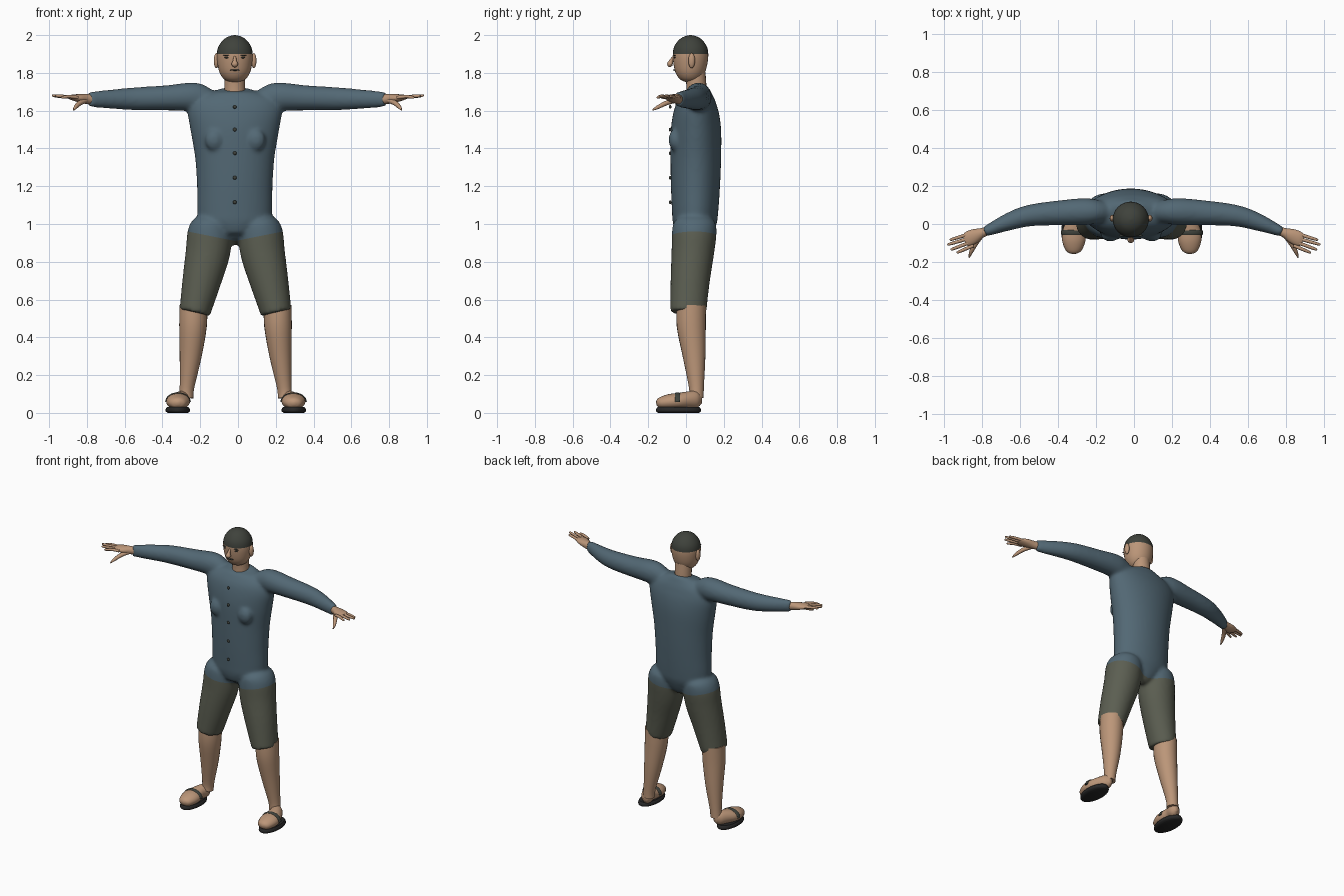
import bpy, bmesh, math
from mathutils import Vector, Matrix

if "Cube" in bpy.data.objects:
    bpy.data.objects.remove(bpy.data.objects["Cube"])


def material(name, rgb):
    m = bpy.data.materials.new(name)
    m.diffuse_color = (*rgb, 1)
    m.use_nodes = True
    m.node_tree.nodes["Principled BSDF"].inputs["Base Color"].default_value = m.diffuse_color
    return m


SHIRT = material("blue_cloth", (0.085, 0.138, 0.175))
PANTS = material("olive_cloth", (0.105, 0.112, 0.083))
SKIN = material("skin", (0.50, 0.305, 0.190))
CAP = material("dark_cap", (0.050, 0.055, 0.045))
DARK = material("dark_sole", (0.020, 0.020, 0.020))
MID = -0.017                       # the body axis sits slightly left
X, Y = Vector((1, 0, 0)), Vector((0, 1, 0))


def mx(s, x):
    """Place a mirrored x position around the body axis."""
    return s * x + MID * (1 - abs(x))


def curve(a, b, c, d, t):
    return [0.5 * (2 * q + (r - p) * t + (2 * p - 5 * q + 4 * r - w) * t * t
            + (3 * q - p - 3 * r + w) * t ** 3) for p, q, r, w in zip(a, b, c, d)]


def tube(bm, rows, hint, n=28, steps=4):
    """Closed smooth tube through rows of (x, y, z, radius along hint, other radius)."""
    ext = [rows[0]] + list(rows) + [rows[-1]]
    pts = [curve(*ext[i:i + 4], k / steps) for i in range(len(rows) - 1) for k in range(steps)]
    pts.append(rows[-1])
    rings = []
    for i, p in enumerate(pts):
        t = Vector(pts[min(i + 1, len(pts) - 1)][:3]) - Vector(pts[max(i - 1, 0)][:3])
        t.normalize()
        u = (hint - t * hint.dot(t)).normalized()
        v = t.cross(u)
        rings.append([bm.verts.new(Vector(p[:3]) + u * p[3] * math.cos(2 * math.pi * k / n)
                                   + v * p[4] * math.sin(2 * math.pi * k / n)) for k in range(n)])
    for a, b in zip(rings, rings[1:]):
        for k in range(n):
            bm.faces.new((a[k], a[(k + 1) % n], b[(k + 1) % n], b[k]))
    bm.faces.new(rings[0][::-1])
    bm.faces.new(rings[-1])


def ball(bm, c, r, seg=20):
    bmesh.ops.create_uvsphere(bm, u_segments=seg, v_segments=seg // 2, radius=1,
                              matrix=Matrix.Translation(c) @ Matrix.Diagonal((*r, 1)))


def finish(name, bm, *mats):
    bmesh.ops.recalc_face_normals(bm, faces=bm.faces)
    me = bpy.data.meshes.new(name)
    bm.to_mesh(me)
    bm.free()
    for m in mats:
        me.materials.append(m)
    me.shade_smooth()
    me.set_sharp_from_angle(angle=math.radians(50))
    ob = bpy.data.objects.new(name, me)
    bpy.context.collection.objects.link(ob)
    return ob


def part(name, rows, hint, mat, n=20, steps=4):
    bm = bmesh.new()
    tube(bm, rows, hint, n, steps)
    return finish(name, bm, mat)


def sided(s, rows):
    return [(mx(s, r[0]), *r[1:]) for r in rows]


# Clothes: torso, sleeves and shorts melted into one smooth body
bm = bmesh.new()
torso = [(.03, .905, .03, .05), (.04, .935, .10, .09), (.045, 1.0, .187, .115),
         (.048, 1.06, .198, .122), (.05, 1.2, .20, .13), (.052, 1.35, .21, .134),
         (.053, 1.5, .235, .133), (.055, 1.6, .25, .118), (.06, 1.66, .225, .095),
         (.062, 1.70, .13, .07), (.06, 1.715, .06, .055)]
tube(bm, [(MID, *r) for r in torso], X, 40)
sleeve = [(.10, .06, 1.635, .05, .05), (.19, .065, 1.665, .065, .076), (.25, .065, 1.673, .071, .075),
          (.36, .06, 1.668, .067, .067), (.54, .045, 1.663, .057, .060),
          (.66, .01, 1.661, .046, .051), (.785, -.042, 1.66, .026, .040)]
thigh = [(.125, .045, 1.04, .03, .05), (.13, .045, 1.015, .092, .105), (.134, .044, .96, .117, .118),
         (.145, .036, .85, .118, .113), (.178, .022, .7, .103, .104), (.216, .012, .53, .082, .095)]
for s in (-1, 1):
    tube(bm, sided(s, sleeve), Y)
    tube(bm, sided(s, thigh), X)
    ball(bm, (mx(s, .11), -.058, 1.445), (.05, .034, .058))
body = finish("clothes", bm)
rm = body.modifiers.new("melt", 'REMESH')
rm.mode, rm.voxel_size = 'VOXEL', 0.011
sm = body.modifiers.new("soften", 'SMOOTH')
sm.factor, sm.iterations = 0.5, 6
melted = bpy.data.meshes.new_from_object(body.evaluated_get(bpy.context.evaluated_depsgraph_get()))
bpy.data.objects.remove(body)

# Cut the line where shirt becomes shorts and colour below it
bm = bmesh.new()
bm.from_mesh(melted)
for s in (-1, 1):
    no, co = Vector((-s * .2, 0, 1)), Vector((mx(s, .14), 0, .938))
    half = [f for f in bm.faces if s * (f.calc_center_median().x - MID) > 0 and .8 < f.calc_center_median().z < 1.1]
    geom = half + list({e for f in half for e in f.edges}) + list({v for f in half for v in f.verts})
    bmesh.ops.bisect_plane(bm, geom=geom, plane_co=co, plane_no=no)
    for f in bm.faces:
        c = f.calc_center_median()
        if s * (c.x - MID) > 0:
            f.material_index = int((c - co).dot(no) < 0)
finish("clothes", bm, SHIRT, PANTS)

# Shirt buttons
bm = bmesh.new()
for z in (1.62, 1.50, 1.375, 1.245, 1.115):
    ball(bm, (MID, -.084, z), (.010, .007, .010), 12)
finish("buttons", bm, CAP)

# Head with cap, coloured by height
bm = bmesh.new()
head = [(.02, 1.752, .02, .02), (.02, 1.765, .055, .052), (.021, 1.80, .08, .077),
        (.023, 1.85, .092, .090), (.024, 1.90, .095, .094), (.024, 1.94, .086, .086),
        (.024, 1.975, .061, .061), (.024, 1.993, .032, .032), (.024, 2.0, .003, .003)]
tube(bm, [(MID, *r) for r in head], X, 32)
for f in bm.faces:
    f.material_index = int(f.calc_center_median().z > 1.90)
finish("head", bm, SKIN, CAP)
part("neck", [(MID, .055, 1.66, .056, .054), (MID, .055, 1.73, .055, .053),
              (MID, .05, 1.80, .055, .053)], X, SKIN)

# Nose, ears, eyes, brows and mouth
bm = bmesh.new()
tube(bm, [(MID, -.066, 1.885, .007, .006), (MID, -.078, 1.865, .010, .010),
          (MID, -.084, 1.846, .018, .016), (MID, -.078, 1.834, .008, .008)], X, 16)
for s in (-1, 1):
    ball(bm, (mx(s, .099), .03, 1.865), (.014, .018, .040))
finish("nose_and_ears", bm, SKIN)
bm = bmesh.new()
ball(bm, (MID, -.062, 1.815), (.026, .007, .004), 12)
for s in (-1, 1):
    ball(bm, (MID + s * .042, -.059, 1.881), (.014, .006, .004), 12)
    ball(bm, (MID + s * .042, -.060, 1.893), (.022, .006, .003), 12)
finish("eyes_and_mouth", bm, CAP)

fingers = [(.972, -.085, 1.676), (.984, -.110, 1.680), (.967, -.136, 1.678), (.935, -.152, 1.670)]
for s, side in ((-1, "right"), (1, "left")):
    # Hand: palm, four fingers and a lowered thumb
    bm = bmesh.new()
    tube(bm, sided(s, [(.765, -.035, 1.66, .022, .026), (.80, -.047, 1.662, .026, .026),
                       (.84, -.064, 1.666, .038, .022), (.875, -.080, 1.670, .038, .015),
                       (.893, -.087, 1.671, .028, .008)]), Y, 16)
    for k, (x, y, z) in enumerate(fingers):
        bx, by = .872 - .009 * k, -.054 - .020 * k
        tube(bm, sided(s, [(bx, by, 1.669, .009, .009), ((bx + x) / 2, (by + y) / 2, 1.675, .009, .009),
                           (x - .008, y + .003, z, .007, .007), (x, y, z, .002, .002)]), Y, 10, 3)
    tube(bm, sided(s, [(.80, -.058, 1.655, .014, .014), (.835, -.105, 1.640, .014, .013),
                       (.858, -.150, 1.618, .010, .010), (.868, -.177, 1.603, .003, .003)]), X, 10, 3)
    finish(side + "_hand", bm, SKIN)

    # Lower leg and ankle
    part(side + "_shin", sided(s, [(.223, .028, .57, .073, .078), (.225, .028, .46, .073, .077),
                                   (.238, .043, .30, .058, .060), (.257, .055, .14, .039, .040),
                                   (.262, .055, .08, .038, .038)]), X, SKIN, 24)
    # Foot
    part(side + "_foot", sided(s, [(.307, -.157, .048, .008, .008), (.307, -.142, .051, .040, .028),
                                   (.306, -.09, .058, .061, .041), (.304, -.04, .062, .061, .043),
                                   (.295, .01, .068, .046, .045), (.278, .055, .07, .036, .045),
                                   (.272, .083, .07, .014, .022)]), X, SKIN, 24)
    # Sandal sole and strap
    part(side + "_sole", sided(s, [(.307, -.04, 0, .052, .108), (.307, -.04, .008, .064, .118),
                                   (.307, -.04, .02, .064, .118), (.307, -.04, .032, .056, .11)]),
         X, DARK, 32)
    strap = [(.306 + .064 * math.cos(a), -.045, .058 + .046 * math.sin(a), .014, .005)
             for a in [math.pi * k / 8 for k in range(9)]]
    part(side + "_strap", sided(s, strap), Y, CAP, 12, 2)
